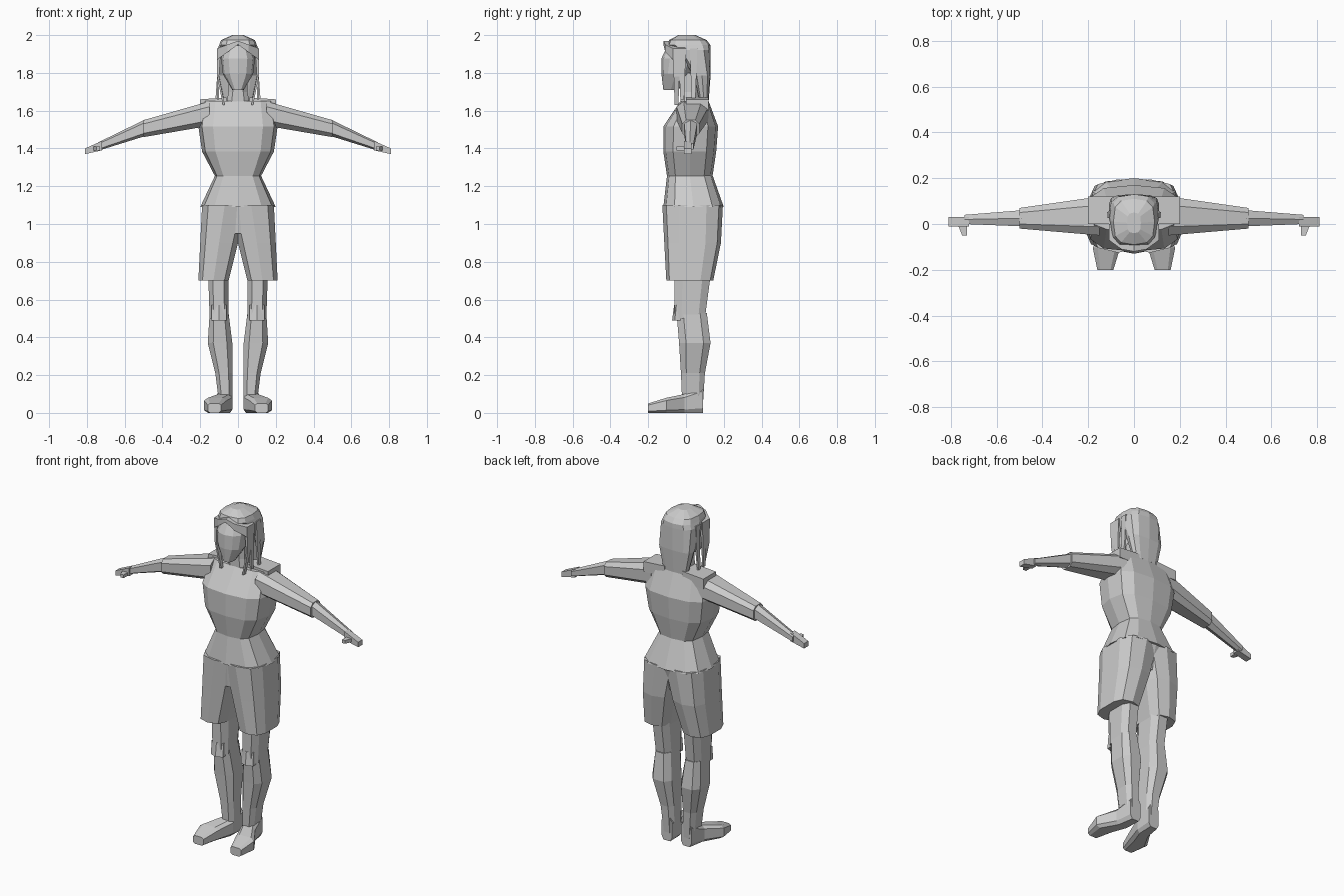
import bpy
import bmesh
from math import cos, sin, pi, copysign

default_cube = bpy.data.objects.get("Cube")
if default_cube:
    bpy.data.objects.remove(default_cube)

grey = bpy.data.materials.new("plain grey")
grey.use_nodes = True
colour = (.6, .6, .6, 1)
grey.diffuse_color = colour
grey.node_tree.nodes["Principled BSDF"].inputs["Base Color"].default_value = colour

# Names of the low and high edge of a part along each axis
EDGES = {"x": ("inner", "outer"), "y": ("front", "back"), "z": ("bottom", "top")}


def sample(profile, t):
    """Read an evenly spaced profile at t between its two ends."""
    if not isinstance(profile, tuple):
        return profile
    place = t * (len(profile) - 1)
    index = min(int(place), len(profile) - 2)
    low, high = profile[index:index + 2]
    return low + (high - low) * (place - index)


def outline(sides, power, boxy):
    """Unit superellipse; boxy turns flats instead of corners to the axes."""
    def soften(value):
        return copysign(abs(value) ** (2 / power), value)

    turn = pi / sides if boxy else 0
    angles = [turn + 2 * pi * i / sides for i in range(sides)]
    reach = soften(cos(turn))
    return [(soften(cos(a)) / reach, soften(sin(a)) / reach) for a in angles]


def loft(name, along, sides=8, power=3, boxy=True, mirror=False, **edges):
    """Skin a part along an axis, between the edge profiles given by name."""
    if "inner" not in edges:
        outer = edges["outer"]
        edges["inner"] = tuple(-w for w in outer) if isinstance(outer, tuple) else -outer
    steps = max(len(p) for p in edges.values() if isinstance(p, tuple)) - 1
    across = [axis for axis in EDGES if axis != along]
    bm = bmesh.new()
    loops = []
    for step in range(steps + 1):
        t = step / steps
        start, end = (edges[key] for key in EDGES[along])
        bounds = [[sample(edges[key], t) for key in EDGES[axis]] for axis in across]
        loop = []
        for point in outline(sides, power, boxy):
            co = [(low + high + unit * (high - low)) / 2
                  for unit, (low, high) in zip(point, bounds)]
            co.insert("xyz".index(along), start + (end - start) * t)
            loop.append(bm.verts.new(co))
        loops.append(loop)
    for low, high in zip(loops, loops[1:]):
        for i in range(sides):
            bm.faces.new((low[i - 1], low[i], high[i], high[i - 1]))
    bm.faces.new(loops[0])
    bm.faces.new(loops[-1])
    bmesh.ops.recalc_face_normals(bm, faces=bm.faces)
    mesh = bpy.data.meshes.new(name)
    bm.to_mesh(mesh)
    bm.free()
    mesh.materials.append(grey)
    part = bpy.data.objects.new(name, mesh)
    bpy.context.collection.objects.link(part)
    if mirror:
        part.modifiers.new("other side", "MIRROR")


def body(name, **edges):
    """Central part with many sides and a corner on each axis."""
    loft(name, "z", sides=12, boxy=False, **edges)


def pair(name, along, **options):
    """Part repeated on the left and the right."""
    loft(name, along, mirror=True, **options)


# Shirt: flared hem below the waist, fuller chest above
body("shirt_hem", bottom=1.09, top=1.26,
     outer=(.2, .12), front=(-.12, -.1), back=(.2, .14))
body("shirt", bottom=1.25, top=1.65, outer=(.12, .19, .21, .19),
     front=(-.1, -.12, -.12, -.03), back=(.14, .16, .17, .12))
pair("shoulder_strap", "x", sides=4, inner=.06, outer=.2,
     front=0, back=.12, bottom=1.6, top=(1.67, 1.66))

# Arms: sleeve, forearm, hand and thumb
pair("sleeve", "x", inner=.15, outer=.5, front=(-.05, -.02),
     back=(.12, .07), bottom=(1.52, 1.46), top=(1.65, 1.55))
pair("forearm", "x", sides=6, inner=.49, outer=.74, front=(-.01, 0),
     back=(.06, .04), bottom=(1.47, 1.39), top=(1.55, 1.43))
pair("hand", "x", sides=4, inner=.72, outer=.81, front=-.01,
     back=.03, bottom=(1.39, 1.37), top=(1.44, 1.4))
pair("thumb", "y", sides=4, inner=.73, outer=(.75, .77),
     front=-.05, back=0, bottom=1.39, top=1.41)

# Shorts: seat and two straight legs
body("shorts_seat", bottom=.95, top=1.1,
     outer=(.1, .18), front=(-.1, -.11), back=(.15, .19))
pair("shorts_leg", "z", sides=10, bottom=.7, top=1.1, inner=(.05, 0, -.05),
     outer=(.21, .19), front=(-.1, -.12), back=(.14, .18, .19))

# Legs: thigh, kneecap, calf and foot
pair("thigh", "z", bottom=.5, top=.8, inner=.05,
     outer=(.15, .16), front=-.06, back=(.1, .14))
pair("kneecap", "z", sides=6, bottom=.49, top=.57, inner=.06,
     outer=.14, front=(-.07, -.06), back=0)
pair("calf", "z", bottom=.05, top=.53, inner=(.03, .03, .03, .05),
     outer=(.1, .12, .16, .15), front=(-.02, -.03, -.05), back=(.09, .1, .13, .11))
pair("foot", "y", power=4, front=-.2, back=.09, inner=(.09, .06, .03, .03),
     outer=(.16, .18, .12, .1), bottom=0, top=(.05, .08, .1, .14))

# Neck and face
loft("neck", "z", bottom=1.6, top=1.8, outer=(.07, .05, .05), front=-.03, back=.07)
body("face", power=2.3, bottom=1.71, top=1.96, outer=(.03, .08, .09, .06),
     front=(-.12, -.13, -.13, -.09), back=(-.04, .05, .1))

# Hair: long back, crown, swept fringe and loose side strands
body("long_hair", bottom=1.65, top=1.92, outer=(.08, .11, .11),
     front=(.07, .04, -.06), back=(.12, .13, .13))
body("hair_crown", bottom=1.92, top=2, outer=(.11, .1, .09, .03),
     front=(-.06, -.1, -.09, -.04), back=(.13, .13, .11, .05))
pair("fringe", "x", sides=4, inner=0, outer=.11, front=(-.12, -.11, -.07),
     back=(-.06, 0), bottom=(1.95, 1.87), top=(1.97, 1.93))
for y, drift, tip in ((-.05, -.03, 1.63), (-.02, 0, 1.66), (.04, .01, 1.65)):
    pair("hair_strand", "z", sides=4, bottom=tip, top=1.93,
         inner=(.1 + drift, .1, .09), outer=(.11 + drift, .11, .11),
         front=(y - .01, y - .02), back=(y + .01, y + .02))
